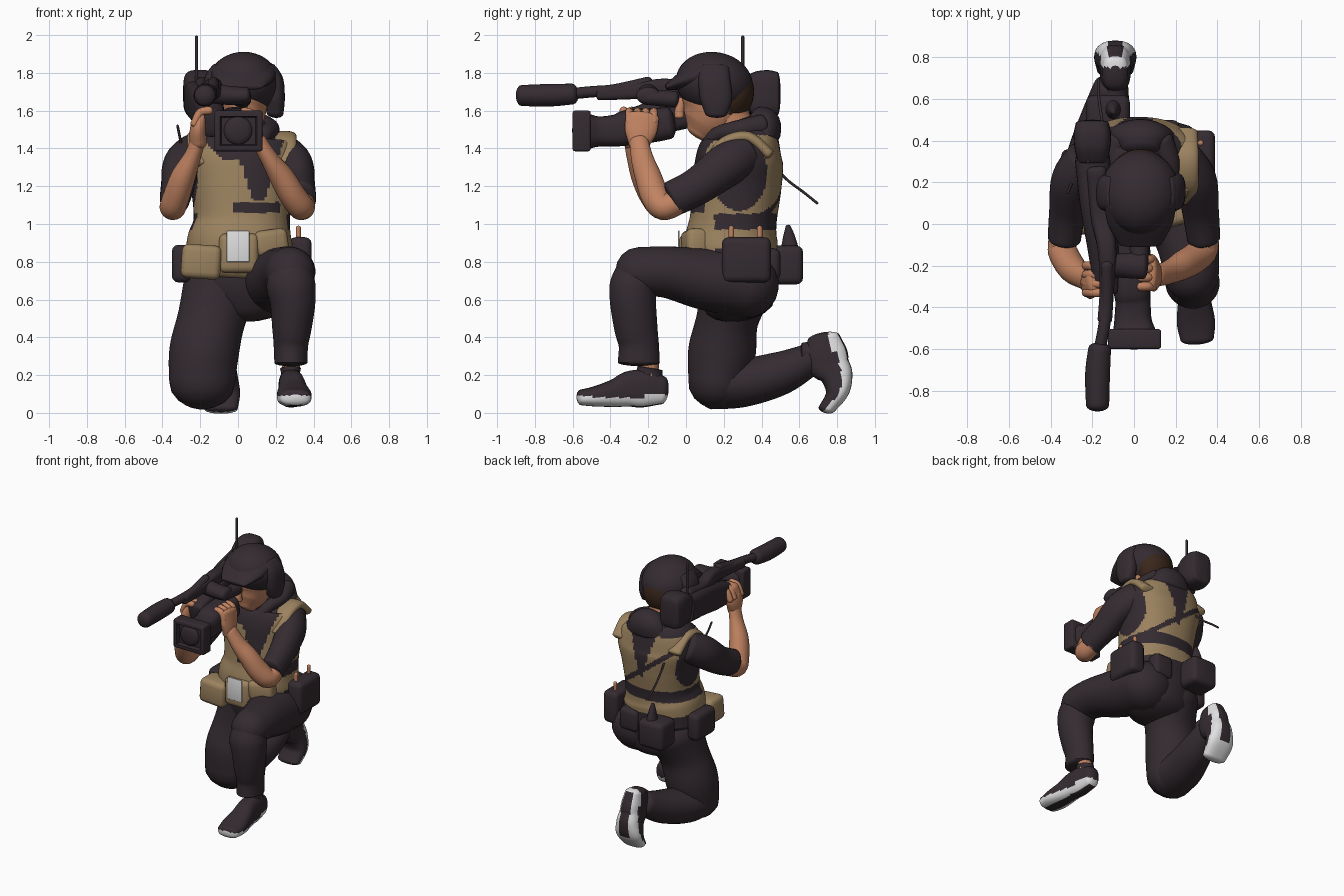
import bpy, bmesh, math
from mathutils import Vector, Matrix

def mat(name, c):
    m = bpy.data.materials.new(name)
    m.diffuse_color = (*c, 1)
    return m

DARK = mat("dark cloth", (0.034, 0.024, 0.03))
TAN = mat("tan vest", (0.33, 0.225, 0.115))
SKIN = mat("skin", (0.53, 0.225, 0.12))
WHITE = mat("white", (0.75, 0.75, 0.76))
HAIR = mat("brown hair", (0.042, 0.02, 0.011))

def finish(bm, name, mats, rule=None, matrix=None):
    """Turn a bmesh into an object; rule(centre, normal) gives a material index."""
    bmesh.ops.recalc_face_normals(bm, faces=bm.faces)
    if rule:
        for f in bm.faces:
            f.material_index = int(rule(f.calc_center_median(), f.normal))
    if matrix:
        bm.transform(matrix)
    me = bpy.data.meshes.new(name)
    bm.to_mesh(me)
    bm.free()
    ob = bpy.data.objects.new(name, me)
    bpy.context.collection.objects.link(ob)
    for m in mats:
        me.materials.append(m)
    return ob

def spline(p, steps):
    out = []
    for i in range(len(p) - 1):
        a, b, c, d = p[max(i - 1, 0)], p[i], p[i + 1], p[min(i + 2, len(p) - 1)]
        for s in range(steps):
            t = s / steps
            out.append([0.5 * (2 * q + (r - o) * t + (2 * o - 5 * q + 4 * r - e) * t * t
                        + (3 * q - o - 3 * r + e) * t ** 3) for o, q, r, e in zip(a, b, c, d)])
    return out + [list(p[-1])]

def loft(name, secs, mats, power=2, cap=0.5, seg=28, steps=6, rule=None, matrix=None, ref=(1, 0, 0)):
    """Sweep superellipse sections (x, y, z, half width, half depth) with domed ends."""
    pts = spline(secs, steps)
    rings = []
    for i, p in enumerate(pts):
        c = Vector(p[:3])
        t = (Vector(pts[min(i + 1, len(pts) - 1)][:3]) - Vector(pts[max(i - 1, 0)][:3])).normalized()
        rings.append((c, t, p[3], p[4]))
    def dome(r, sign):
        c, t, a, b = r
        return [(c + t * sign * cap * min(a, b) * math.sin(k), t, a * math.cos(k), b * math.cos(k))
                for k in (0.4, 0.8, 1.15, 1.45)]
    if cap:
        rings = dome(rings[0], -1)[::-1] + rings + dome(rings[-1], 1)
    bm = bmesh.new()
    loops = []
    for c, t, a, b in rings:
        r = Vector(ref)
        u = (r - t * r.dot(t)).normalized()
        v = t.cross(u)
        loop = []
        for k in range(seg):
            w = 2 * math.pi * (k + 0.5) / seg
            cs, sn = math.cos(w), math.sin(w)
            loop.append(bm.verts.new(c + u * a * math.copysign(abs(cs) ** (2 / power), cs)
                                     + v * b * math.copysign(abs(sn) ** (2 / power), sn)))
        loops.append(loop)
    for l, m in zip(loops, loops[1:]):
        for k in range(seg):
            bm.faces.new((l[k], l[(k + 1) % seg], m[(k + 1) % seg], m[k]))
    bm.faces.new(loops[0])
    bm.faces.new(loops[-1])
    return finish(bm, name, mats, rule, matrix)

def tube(name, pts, r, m=DARK, ref=(1, 0, 0)):
    return loft(name, [(*p, r, r) for p in pts], [m], seg=10, cap=0.8, ref=ref)

def box(name, lo, hi, m, bevel=0.03, rot=(0, 0, 0), inset=None):
    lo, hi = Vector(lo), Vector(hi)
    bm = bmesh.new()
    bmesh.ops.create_cube(bm, size=1, matrix=Matrix.Diagonal((*(hi - lo), 1)))
    bmesh.ops.bevel(bm, geom=bm.edges[:], offset=bevel, segments=3, profile=0.5, affect='EDGES')
    if inset:
        bm.normal_update()
        face = min(bm.faces, key=lambda f: f.calc_center_median().y)
        bmesh.ops.inset_region(bm, faces=[face], thickness=inset, depth=0)
        bmesh.ops.inset_region(bm, faces=[face], thickness=0.01, depth=-inset)
    R = Matrix.Translation((lo + hi) / 2)
    for a, ax in zip(rot, "XYZ"):
        R = R @ Matrix.Rotation(math.radians(a), 4, ax)
    return finish(bm, name, [m], matrix=R)

def ball(name, c, r, m, rot=0):
    bm = bmesh.new()
    bmesh.ops.create_uvsphere(bm, u_segments=36, v_segments=24, radius=1)
    bm.transform(Matrix.Translation(c) @ Matrix.Rotation(math.radians(rot), 4, 'X') @ Matrix.Diagonal((*r, 1)))
    return finish(bm, name, [m])

# --- Legs and hips
loft("hips", [(.03, .28, .58, .24, .19), (.03, .265, .7, .29, .22), (.02, .26, .88, .27, .22)], [DARK])
loft("front_thigh", [(.16, .32, .68, .2, .18), (.21, .1, .71, .18, .165), (.26, -.1, .745, .15, .137),
                     (.277, -.25, .748, .132, .13)], [DARK], cap=.95)
loft("front_shin", [(.278, -.27, .77, .105, .095), (.28, -.28, .68, .13, .124), (.29, -.28, .58, .12, .122),
                    (.285, -.265, .45, .105, .115), (.28, -.25, .36, .092, .107), (.28, -.25, .265, .088, .112)],
     [DARK], cap=.2)
loft("kneeling_thigh", [(-.09, .27, .68, .2, .2), (-.14, .22, .5, .18, .165), (-.18, .19, .32, .185, .18),
                        (-.19, .165, .16, .175, .155)], [DARK], cap=.9)
loft("kneeling_shin", [(-.19, .14, .163, .165, .145), (-.18, .3, .16, .15, .13), (-.14, .5, .21, .12, .115),
                       (-.11, .66, .285, .085, .085)], [DARK], cap=.5)
tube("front_ankle", [(.28, -.19, .3), (.28, -.2, .15)], .05, SKIN)

# --- Shoes: heel at the local origin, toe along -y, white rim with dark centre under the sole
def shoe(name, matrix, bend):
    secs = [(0, .02, .09, .055, .075), (0, -.07, .098, .066, .098), (0, -.15, .096, .07, .096),
            (0, -.23, .075, .08, .075), (0, -.33, .055, .092, .055), (0, -.41, .042, .08, .042)]
    secs = [(x, y - .04, z + bend * max(0, -y - .23) ** 2, a, b) for x, y, z, a, b in secs]
    def rule(c, n):
        h = c.z - bend * max(0, -c.y - .27) ** 2
        return h < .05 + .015 * (c.y > -.12) and not (n.z < -.85 and abs(c.x) < .035)
    loft(name, secs, [DARK, WHITE], power=2.6, cap=.6, seg=48, steps=10, rule=rule, matrix=matrix)
    collar = [(0, -.09, .1, .055, .075), (0, -.09, .17, .05, .07), (0, -.085, .205, .055, .068)]
    loft(name + "_collar", collar, [DARK], cap=.1, matrix=matrix)

shoe("front_shoe", Matrix.Translation((.272, -.105, .03)) @ Matrix.Rotation(math.radians(4), 4, 'Z'), .3)
shoe("kneeling_shoe", Matrix.Translation((-.09, .825, .44)) @ Matrix.Rotation(math.radians(104), 4, 'X')
     @ Matrix.Diagonal((1.1, .86, 1.15, 1)), 3.5)

# --- Torso: tan vest over a dark shirt
def vest(c, n):
    x, y, z = c.x - .02, c.y, c.z
    arm = abs(x) > .17 and ((y - .28) / .15) ** 2 + ((z - 1.27) / .2) ** 2 < 1
    neck = z > 1.47 or (y < .27 and z > 1.12 and abs(x - .09) < .03 + (z - 1.12) * .32)
    neck = neck or (y < .25 and z > 1.34 and abs(x) < .1 + (z - 1.34))
    spine = y > .3 and z > 1.15 and abs(x) < (z - 1.13) * .3
    strap = y > .33 and abs(z - 1.2 + .75 * x) < .022
    belt = (y > .15 and (.97 < z < 1.055 or z < .87)) or (y < .2 and 1.06 < z < 1.115 and -.05 < x < .2)
    return not (arm or neck or spine or strap or belt)

loft("torso_vest", [(0, .25, .76, .28, .23), (.01, .24, .9, .28, .245), (.02, .25, 1.02, .255, .23),
                    (.02, .27, 1.2, .27, .235), (.02, .285, 1.35, .3, .23), (.02, .3, 1.45, .27, .19),
                    (.03, .29, 1.53, .15, .14)], [DARK, TAN], power=2.3, cap=.3, seg=112, steps=20, rule=vest)
for s in (-1, 1):   # vest shoulder straps
    loft("vest_shoulder", [(.02 + s * .23, .12, 1.32, .06, .03), (.02 + s * .225, .2, 1.43, .065, .03),
                           (.02 + s * .225, .33, 1.46, .065, .03), (.02 + s * .225, .44, 1.37, .06, .03)],
         [TAN], power=2.5)
loft("hood_collar", [(.03, .41, 1.47, .17, .09), (.03, .41, 1.53, .14, .09), (.03, .37, 1.56, .1, .07)], [DARK])
for s in (-1, 1):
    loft("collar_side", [(.03 + s * .05, .09, 1.38, .04, .03), (.03 + s * .11, .16, 1.47, .04, .04),
                         (.03 + s * .14, .28, 1.5, .05, .05), (.03 + s * .1, .4, 1.52, .06, .06)], [DARK])

# --- Pouches, badge and cables
box("front_tan_pouch", (-.3, -.05, .71), (-.09, .12, .89), TAN, .035, (0, 4, 0))
box("middle_tan_pouch", (-.1, -.035, .74), (.11, .1, .95), TAN, .035)
box("left_tan_pouch", (.08, -.015, .83), (.26, .12, .97), TAN, .035, (0, -8, 15))
box("white_badge", (-.06, -.042, .8), (.06, -.034, .965), WHITE, .003)
box("left_pouch", (.27, .19, .69), (.39, .45, .93), DARK, .035)
box("right_pouch", (-.35, .13, .69), (-.25, .36, .89), DARK, .035)
box("back_pouch", (-.23, .44, .68), (-.02, .62, .885), DARK, .035)
box("back_side_pouch", (.06, .4, .7), (.22, .5, .87), DARK, .035)
loft("back_pouch_knob", [(-.1, .55, .86, .04, .05), (-.1, .545, .94, .025, .03), (-.1, .54, .99, .012, .012)], [DARK])
for y in (.24, .39):
    tube("pouch_pen", [(.32, y, .9), (.32, y, .98)], .014, SKIN)
tube("back_cable", [(-.15, .47, 1.3), (-.16, .54, 1.23), (-.17, .62, 1.17), (-.17, .695, 1.11)], .007)
tube("shoulder_cable", [(-.3, .2, 1.42), (-.31, .17, 1.47), (-.32, .15, 1.52)], .007)

# --- Arms
for s, side in ((1, "left"), (-1, "right")):
    loft(side + "_sleeve", [(s * .23, .31, 1.375, .1, .11), (s * .297, .21, 1.31, .1, .115),
                            (s * .32, .06, 1.2, .088, .1), (s * .335, -.07, 1.135, .08, .095)],
         [DARK], cap=.25)
loft("left_forearm", [(.335, -.04, 1.12, .068, .068), (.335, -.12, 1.09, .07, .07), (.29, -.165, 1.15, .07, .075),
                      (.23, -.2, 1.25, .065, .07), (.17, -.23, 1.34, .048, .06), (.11, -.25, 1.44, .04, .05)], [SKIN], cap=.6)
loft("right_forearm", [(-.335, -.04, 1.12, .068, .068), (-.345, -.12, 1.09, .07, .07), (-.325, -.17, 1.15, .07, .075),
                       (-.29, -.22, 1.25, .065, .07), (-.24, -.26, 1.36, .045, .055), (-.21, -.28, 1.45, .04, .05)],
     [SKIN], cap=.6)

# --- Hands around the lens and the grip
loft("left_palm", [(.1, -.25, 1.42, .04, .055), (.095, -.24, 1.49, .035, .085), (.085, -.23, 1.57, .028, .088)], [SKIN], cap=.9)
loft("right_palm", [(-.21, -.28, 1.43, .045, .055), (-.21, -.28, 1.5, .045, .08), (-.19, -.27, 1.58, .04, .07)], [SKIN], cap=.8)
for i in range(4):
    y = -.3 + i * .043
    tube("left_finger", [(.09, y, 1.54), (.07, y, 1.585), (.03, y, 1.595)], .022, SKIN, (0, 1, 0))
    tube("right_finger", [(-.23, y - .03, 1.53), (-.2, y - .03, 1.59), (-.15, y - .03, 1.6)], .022, SKIN, (0, 1, 0))

# --- Head, cap and ear muffs
loft("neck", [(.03, .27, 1.46, .1, .12), (.03, .23, 1.56, .095, .11), (.03, .22, 1.66, .1, .11)], [SKIN])
loft("head", [(.03, .07, 1.48, .055, .075), (.03, .1, 1.53, .095, .125), (.03, .135, 1.6, .12, .165),
              (.03, .16, 1.7, .135, .175), (.03, .16, 1.77, .12, .15)],
     [SKIN, HAIR], seg=40, steps=10, rule=lambda c, n: c.y > .23 and c.z > 1.55)
loft("nose", [(.03, -.02, 1.66, .018, .02), (.03, -.035, 1.6, .022, .025), (.03, -.035, 1.57, .026, .026)], [SKIN])
ball("back_hair", (.03, .245, 1.7), (.14, .115, .15), HAIR)
ball("cap", (.03, .15, 1.745), (.19, .205, .165), DARK, -10)
loft("cap_front", [(.03, .1, 1.8, .175, .085), (.03, 0, 1.765, .155, .055), (.03, -.1, 1.725, .1, .018)], [DARK], cap=.5)
for s in (-1, 1):
    loft("ear_muff", [(.03 + s * .165, .16, 1.585, .045, .06), (.03 + s * .172, .16, 1.66, .046, .085),
                      (.03 + s * .165, .15, 1.76, .045, .085), (.03 + s * .13, .15, 1.82, .04, .08)], [DARK], power=2.6)

# --- Shoulder camera
box("lens_hood", (-.125, -.6, 1.385), (.13, -.505, 1.6), DARK, .012, inset=.025)
loft("lens_ring", [(0, -.58, 1.495, .075, .075), (0, -.52, 1.495, .08, .08)], [DARK], cap=.3)
loft("lens_barrel", [(0, -.52, 1.49, .105, .095), (-.005, -.46, 1.49, .09, .08), (-.005, -.37, 1.495, .085, .085),
                     (-.01, -.3, 1.51, .09, .095), (-.01, -.16, 1.525, .09, .09), (-.01, -.09, 1.535, .085, .085)],
     [DARK], power=3, cap=.4)
loft("camera_body", [(-.13, -.32, 1.53, .06, .07), (-.15, -.1, 1.58, .075, .095), (-.18, .1, 1.63, .08, .1),
                     (-.2, .32, 1.66, .085, .1)], [DARK], power=3.5, cap=.2)
loft("battery_pack", [(-.2, .3, 1.69, .07, .08), (-.2, .36, 1.69, .085, .115), (-.2, .43, 1.69, .09, .125),
                      (-.2, .485, 1.69, .08, .115)], [DARK], power=4, cap=.2)
loft("top_handle", [(-.14, -.46, 1.69, .035, .035), (-.13, -.3, 1.7, .035, .04), (-.13, -.12, 1.72, .045, .05),
                    (-.16, .05, 1.7, .05, .05), (-.18, .26, 1.72, .05, .06)], [DARK], power=3)
loft("viewfinder", [(-.12, -.2, 1.69, .055, .055), (-.04, -.2, 1.68, .06, .05), (.045, -.2, 1.68, .065, .045)],
     [DARK], ref=(0, 1, 0))
loft("eyepiece", [(.03, -.2, 1.67, .04, .04), (.02, -.06, 1.66, .05, .045)], [DARK])
loft("microphone", [(-.175, -.87, 1.68, .056, .056), (-.175, -.72, 1.682, .06, .06), (-.165, -.6, 1.688, .055, .055)],
     [DARK], cap=.55)
tube("microphone_rod", [(-.165, -.6, 1.69), (-.145, -.5, 1.7), (-.13, -.38, 1.71), (-.13, -.2, 1.75)], .03)
tube("antenna", [(-.22, .3, 1.74), (-.22, .3, 1.9), (-.22, .3, 1.99)], .009)

# --- Smooth shading on everything
for ob in bpy.context.scene.objects:
    ob.select_set(True)
    bpy.context.view_layer.objects.active = ob
bpy.ops.object.shade_smooth_by_angle(angle=math.radians(45))
